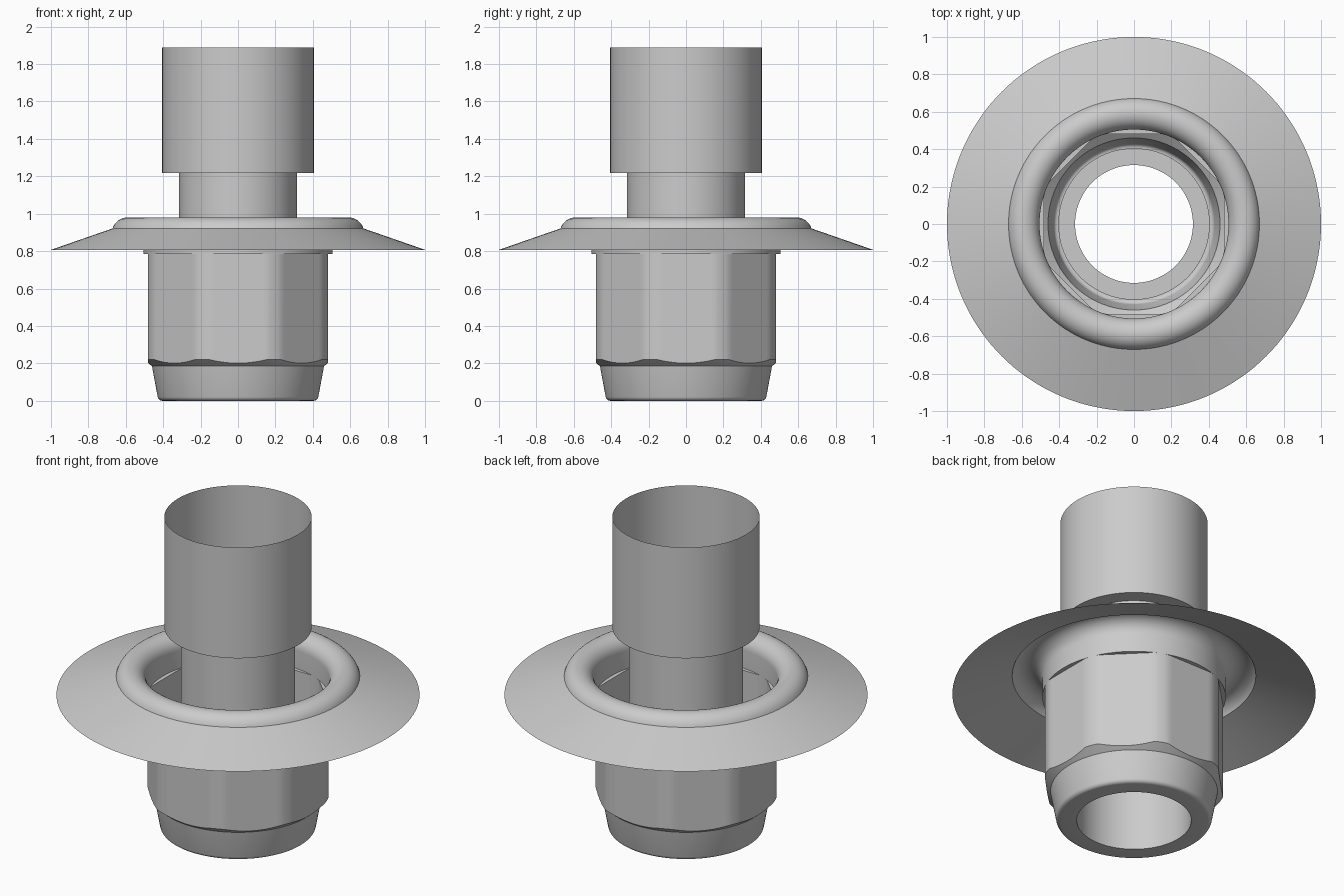
import bpy
import bmesh
import math

cube = bpy.data.objects.get("Cube")
if cube:
    bpy.data.objects.remove(cube, do_unlink=True)

SEGMENTS = 144
BORE, CUP, COLLAR, FLAT = 0.315, 0.405, 0.505, 0.48

grey = bpy.data.materials.new("plain_grey")
grey.use_nodes = True
colour = (0.6, 0.6, 0.6, 1)
grey.diffuse_color = colour
grey.node_tree.nodes["Principled BSDF"].inputs["Base Color"].default_value = colour


def lathe(name, profile):
    """Sweep a profile around z; each entry is (r, z) or a function of angle giving it."""
    bm = bmesh.new()
    rings = []
    for point in profile:
        ring = []
        for i in range(SEGMENTS):
            a = math.tau * i / SEGMENTS
            r, z = point(a) if callable(point) else point
            ring.append(bm.verts.new((r * math.cos(a), r * math.sin(a), z)))
        rings.append(ring)
    for low, high in zip(rings, rings[1:]):
        for i in range(SEGMENTS):
            j = (i + 1) % SEGMENTS
            bm.faces.new((low[i], low[j], high[j], high[i]))
    bmesh.ops.remove_doubles(bm, verts=bm.verts, dist=0.0001)
    mesh = bpy.data.meshes.new(name)
    bm.to_mesh(mesh)
    bm.free()
    mesh.materials.append(grey)
    obj = bpy.data.objects.new(name, mesh)
    bpy.context.collection.objects.link(obj)
    bpy.ops.object.select_all(action='DESELECT')
    obj.select_set(True)
    bpy.context.view_layer.objects.active = obj
    bpy.ops.object.shade_smooth_by_angle(angle=math.radians(30))
    return obj


def octagon(a):
    """Radius of an octagon whose corners are turned down to the collar."""
    side = math.tau / 8
    off = (a + side / 2) % side - side / 2
    return min(COLLAR, FLAT / math.cos(off))


def chamfer_edge(a):
    r = octagon(a)
    return r, 0.185 + (r - 0.46) * 0.8


def body_top(a):
    return octagon(a), 0.785


# Tapered foot with a rounded bottom edge, then the eight-sided nut body and its lip
foot_round = [(0.405 + 0.025 * math.sin(t), 0.025 - 0.025 * math.cos(t))
              for t in [math.radians(d) for d in range(0, 81, 16)]]
lathe("nut_body", [(BORE, 0)] + foot_round
      + [(0.46, 0.185), chamfer_edge, body_top, (COLLAR, 0.785)])

# Conical flange rolling over a round bead into the collar
bead = [(0.59 + 0.085 * math.cos(t), 0.895 + 0.085 * math.sin(t))
        for t in [math.radians(d) for d in range(18, 181, 9)]]
lathe("flange_and_collar", [(1.0, 0.807)] + bead + [(COLLAR, 0.785)])

# Thin central tube
lathe("inner_tube", [(BORE, 0), (BORE, 1.217)])

# Wider open sleeve with a stepped bottom
lathe("upper_sleeve", [(BORE, 1.217), (CUP, 1.217), (CUP, 1.89)])
